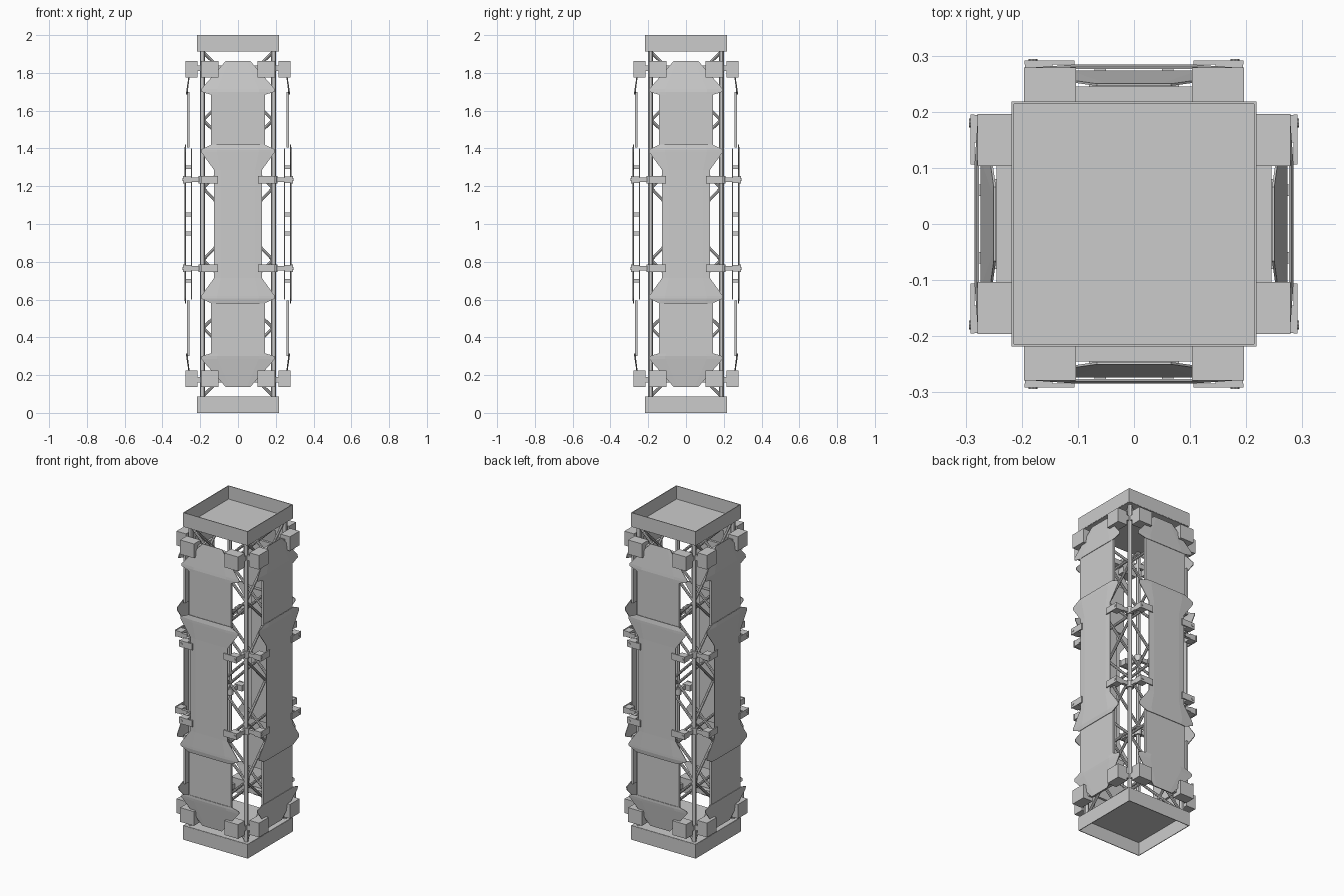
import bpy, bmesh
from math import pi
from mathutils import Matrix, Vector

cube = bpy.data.objects.get("Cube")
if cube:
    bpy.data.objects.remove(cube, do_unlink=True)

grey = bpy.data.materials.new("light_grey")
grey.use_nodes = True
grey.diffuse_color = (0.6, 0.6, 0.6, 1)
grey.node_tree.nodes["Principled BSDF"].inputs["Base Color"].default_value = (0.6, 0.6, 0.6, 1)

TURNS = [Matrix.Rotation(i * pi / 2, 4, 'Z') for i in range(4)]
FLIP = Matrix.Translation((0, 0, 2)) @ Matrix.Scale(-1, 4, (0, 0, 1))
SIDE = Matrix.Scale(-1, 4, (1, 0, 0))
ONE = Matrix.Identity(4)


def finish(name, bm, turns=TURNS, flip=False, side=False, smooth=False):
    """Repeat a part around the tower, end to end and left to right."""
    src = bpy.data.meshes.new(name + "_source")
    bm.to_mesh(src)
    bm.free()
    out = bmesh.new()
    for t in turns:
        for f in ([ONE, FLIP] if flip else [ONE]):
            for s in ([ONE, SIDE] if side else [ONE]):
                before = len(out.verts)
                out.from_mesh(src)
                out.verts.ensure_lookup_table()
                bmesh.ops.transform(out, matrix=t @ f @ s, verts=out.verts[before:])
    bmesh.ops.recalc_face_normals(out, faces=out.faces)
    mesh = bpy.data.meshes.new(name)
    out.to_mesh(mesh)
    out.free()
    bpy.data.meshes.remove(src)
    mesh.materials.append(grey)
    obj = bpy.data.objects.new(name, mesh)
    bpy.context.collection.objects.link(obj)
    if smooth:
        bpy.ops.object.select_all(action='DESELECT')
        obj.select_set(True)
        bpy.context.view_layer.objects.active = obj
        bpy.ops.object.shade_smooth_by_angle()
    return obj


def box(bm, x0, x1, y0, y1, z0, z1):
    size = Matrix.Diagonal((x1 - x0, y1 - y0, z1 - z0, 1))
    mid = Matrix.Translation(((x0 + x1) / 2, (y0 + y1) / 2, (z0 + z1) / 2))
    bmesh.ops.create_cube(bm, size=1, matrix=mid @ size)


def rod(bm, a, b, r, sides=8):
    a, b = Vector(a), Vector(b)
    d = b - a
    m = Matrix.Translation((a + b) / 2) @ d.to_track_quat('Z', 'Y').to_matrix().to_4x4()
    bmesh.ops.create_cone(bm, cap_ends=True, segments=sides, radius1=r, radius2=r,
                          depth=d.length, matrix=m)


def bent_plate(rows, thickness=0.004):
    """Front plate from rows of height, half width, middle depth and edge depth."""
    bm = bmesh.new()
    grid = []
    for z, w, mid, edge in rows:
        inner = min(w * 0.72, 0.11)
        grid.append([bm.verts.new(p) for p in
                     ((-w, -edge, z), (-inner, -mid, z), (inner, -mid, z), (w, -edge, z))])
    for r, s in zip(grid, grid[1:]):
        for i in range(3):
            bm.faces.new((r[i], s[i], s[i + 1], r[i + 1]))
    bmesh.ops.recalc_face_normals(bm, faces=bm.faces)
    bmesh.ops.solidify(bm, geom=bm.faces[:], thickness=thickness)
    return bm


# End trays: walls and a recessed floor
bm = bmesh.new()
box(bm, -0.218, 0.218, -0.218, -0.214, 1.915, 2.0)
finish("tray_walls", bm, flip=True)
bm = bmesh.new()
box(bm, -0.217, 0.217, -0.217, 0.217, 1.913, 1.919)
finish("tray_floors", bm, turns=[ONE], flip=True)

# Corner poles
bm = bmesh.new()
rod(bm, (0.187, -0.187, 0.085), (0.187, -0.187, 1.915), 0.013, 12)
finish("corner_poles", bm, smooth=True)

# Crossed lattice braces between the poles
bm = bmesh.new()
levels = [0.09, 0.45, 0.81, 1.19, 1.55, 1.91]
for low, high in zip(levels, levels[1:]):
    rod(bm, (-0.185, -0.185, low), (0.185, -0.185, high), 0.008)
finish("lattice_braces", bm, side=True, smooth=True)

# Mounting blocks, cross beams and pole links near both ends
bm = bmesh.new()
box(bm, 0.103, 0.196, -0.279, -0.215, 1.775, 1.862)
box(bm, 0.172, 0.194, -0.216, -0.185, 1.81, 1.84)
finish("mounting_blocks", bm, flip=True, side=True)
bm = bmesh.new()
box(bm, -0.105, 0.105, -0.245, -0.215, 1.81, 1.84)
finish("cross_beams", bm, flip=True)

# Bent end panels with pointed wings
bm = bent_plate([(1.862, 0.066, 0.25, 0.25), (1.715, 0.194, 0.272, 0.268),
                 (1.70, 0.194, 0.274, 0.269), (1.685, 0.145, 0.274, 0.272)])
finish("end_panels", bm, flip=True)

# Flat panels between the wings
bm = bmesh.new()
box(bm, -0.142, 0.142, -0.271, -0.257, 1.405, 1.70)
finish("flat_panels", bm, flip=True)

# Long middle panels, flared at both ends
half = [(1.42, 0.14, 0.28, 0.278), (1.395, 0.194, 0.284, 0.278),
        (1.38, 0.194, 0.284, 0.278), (1.285, 0.126, 0.282, 0.28)]
bm = bent_plate(half + [(2 - z, w, m, e) for z, w, m, e in reversed(half)])
finish("middle_panels", bm)

# Backing plates behind the middle panels
bm = bmesh.new()
box(bm, -0.08, 0.08, -0.249, -0.244, 0.6, 1.4)
finish("backing_plates", bm)

# Standoffs joining the panels to the backing plates
bm = bmesh.new()
for z in (1.05, 1.3):
    box(bm, 0.05, 0.07, -0.28, -0.246, z - 0.01, z + 0.01)
finish("panel_standoffs", bm, flip=True, side=True)

# Corner clamps: collar, arm and jaw on each panel edge
bm = bmesh.new()
rod(bm, (0.187, -0.187, 1.215), (0.187, -0.187, 1.255), 0.022, 12)
finish("clamp_collars", bm, flip=True, smooth=True)
bm = bmesh.new()
box(bm, 0.176, 0.194, -0.285, -0.19, 1.222, 1.246)
box(bm, 0.106, 0.195, -0.291, -0.284, 1.215, 1.254)
box(bm, 0.145, 0.194, -0.286, -0.245, 1.217, 1.252)
finish("clamp_arms", bm, flip=True, side=True)

# Small bolts on the clamp jaws
bm = bmesh.new()
rod(bm, (0.18, -0.29, 1.235), (0.18, -0.294, 1.235), 0.008)
finish("clamp_bolts", bm, flip=True, side=True)
